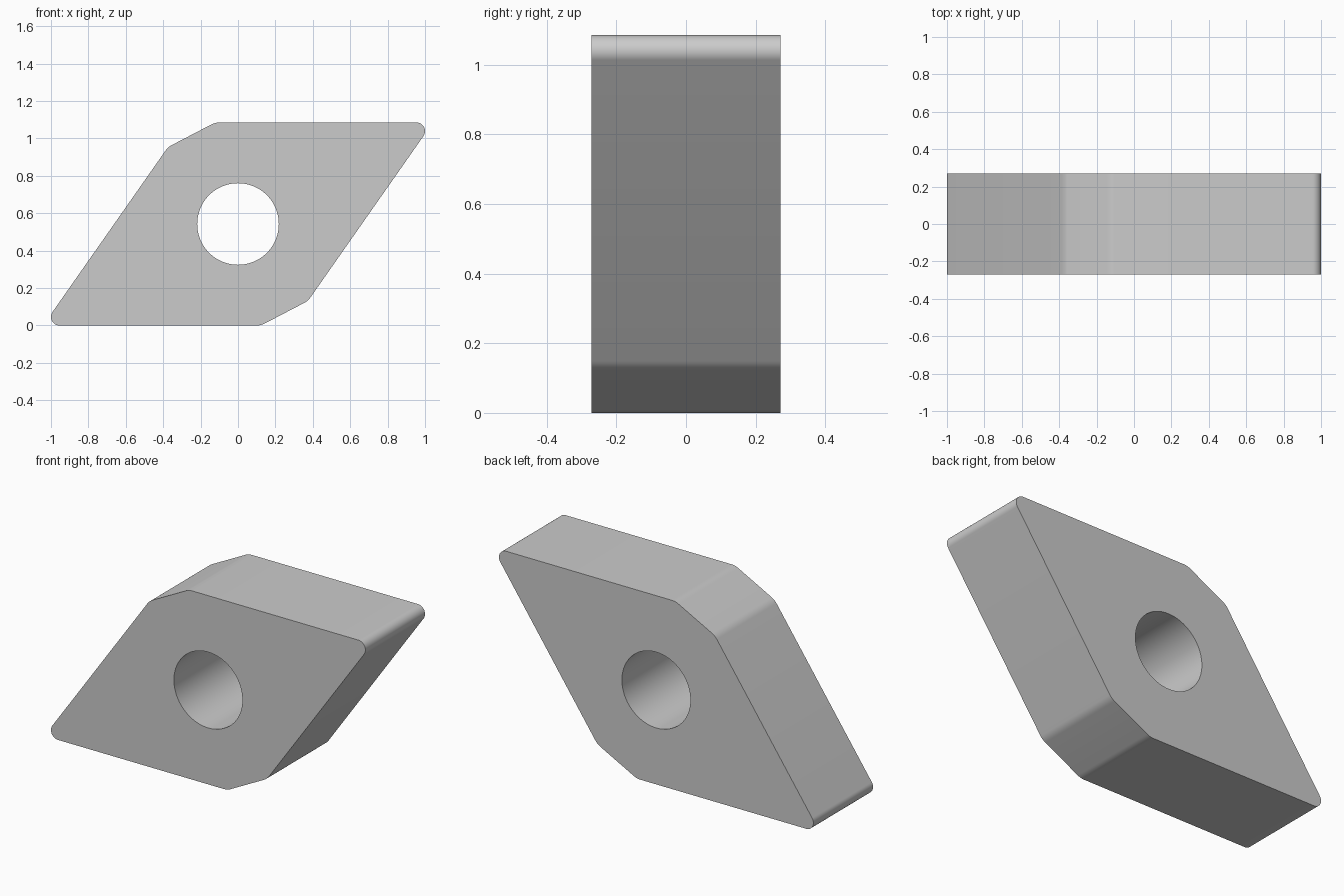
import bpy, bmesh
from math import radians, pi, sin, cos, tan
from mathutils import Vector

if "Cube" in bpy.data.objects:
    bpy.data.objects.remove(bpy.data.objects["Cube"])

HEIGHT, HALF_DEPTH, HOLE_R = 1.085, 0.271, 0.218
H = HEIGHT / 2
ANGLE = radians(55)
SIDE = Vector((cos(ANGLE), sin(ANGLE)))      # direction of the slanted edges


def fillet(prev, corner, nxt, radius, steps):
    """Points of an arc rounding a convex counter-clockwise corner."""
    d1, d2 = (corner - prev).normalized(), (nxt - corner).normalized()
    turn = d1.angle(d2)
    start = corner - d1 * radius * tan(turn / 2)
    n = Vector((-d1.y, d1.x))
    centre = start + n * radius
    return [centre + radius * (d1 * sin(turn * i / steps) - n * cos(turn * i / steps))
            for i in range(steps + 1)]


# Half of the rhombus outline: chamfered blunt corner and sharp tip
blunt = Vector((H * (1 - cos(ANGLE)) / sin(ANGLE), -H))
tip = blunt + SIDE * (HEIGHT / sin(ANGLE))
half = [(blunt - Vector((0.16, 0)), 0.09, 6), (blunt + SIDE * 0.16, 0.09, 6), (tip, 0.0457, 16)]
corners = half + [(-p, r, s) for p, r, s in half]
outline = []
for i, (p, r, s) in enumerate(corners):
    outline += fillet(corners[i - 1][0], p, corners[(i + 1) % 6][0], r, s)

# Round through hole
hole = [Vector((cos(a), sin(a))) * HOLE_R for a in (2 * pi * i / 96 for i in range(96))]

# Filled, extruded profile
curve = bpy.data.curves.new("insert_profile", 'CURVE')
curve.dimensions = '2D'
curve.fill_mode = 'BOTH'
curve.extrude = HALF_DEPTH
for loop in (outline, hole):
    spline = curve.splines.new('POLY')
    spline.points.add(len(loop) - 1)
    for point, co in zip(spline.points, loop):
        point.co = (co.x, co.y, 0, 1)
    spline.use_cyclic_u = True
plate = bpy.data.objects.new("rhombic_plate", curve)
bpy.context.collection.objects.link(plate)
plate.rotation_euler.x = pi / 2
plate.location.z = H

# Convert to a welded mesh with smooth rounded walls
bpy.context.view_layer.objects.active = plate
plate.select_set(True)
bpy.ops.object.convert(target='MESH')
bm = bmesh.new()
bm.from_mesh(plate.data)
bmesh.ops.remove_doubles(bm, verts=bm.verts, dist=1e-5)
bmesh.ops.recalc_face_normals(bm, faces=bm.faces)
bm.to_mesh(plate.data)
bm.free()
bpy.ops.object.shade_smooth_by_angle(angle=radians(30))
